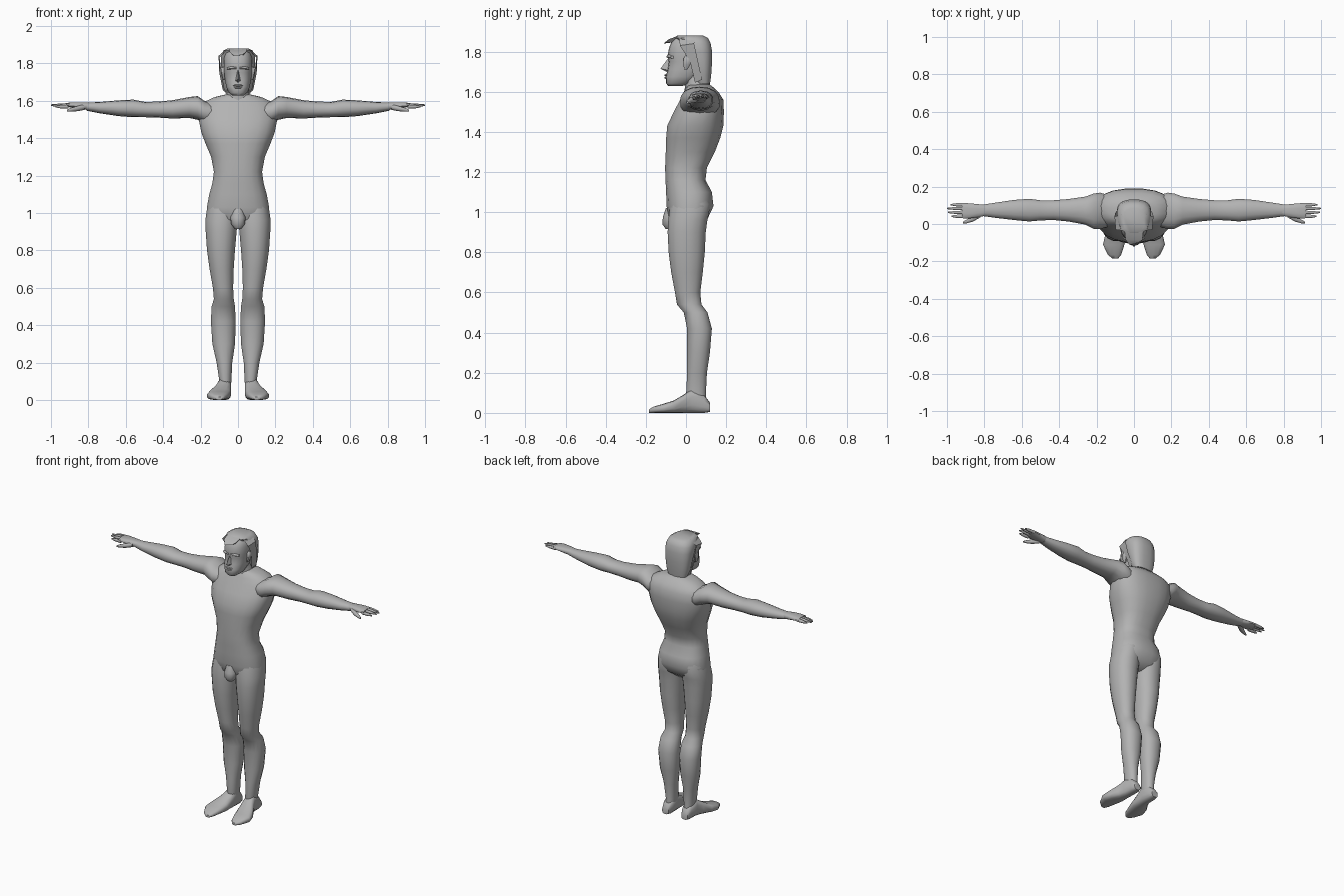
import bpy, bmesh, math
from mathutils import Vector

skin = bpy.data.materials.new("plain_grey")
skin.diffuse_color = (0.45, 0.45, 0.45, 1)


def finish(name, bm, mirror, angle=50):
    bmesh.ops.recalc_face_normals(bm, faces=bm.faces)
    me = bpy.data.meshes.new(name)
    bm.to_mesh(me)
    bm.free()
    me.materials.append(skin)
    ob = bpy.data.objects.new(name, me)
    bpy.context.collection.objects.link(ob)
    bpy.ops.object.select_all(action='DESELECT')
    ob.select_set(True)
    bpy.context.view_layer.objects.active = ob
    bpy.ops.object.shade_smooth_by_angle(angle=math.radians(angle))
    if mirror:
        mod = ob.modifiers.new("mirror", 'MIRROR')
        mod.use_axis[0] = True
        mod.use_clip = False
        mod.use_mirror_merge = False
    return ob


def loft(name, axis, rows, n=16, power=2.2, mirror=False):
    """Rows are (position on axis, a_min, a_max, b_min, b_max)."""
    order = {'x': (2, 0, 1), 'y': (0, 2, 1), 'z': (0, 1, 2)}[axis]
    bm = bmesh.new()
    rings = []
    for t, a0, a1, b0, b1 in rows:
        ring = []
        for i in range(n):
            ang = 2 * math.pi * (i + 0.5) / n
            c, s = math.cos(ang), math.sin(ang)
            a = (a0 + a1) / 2 + (a1 - a0) / 2 * math.copysign(abs(c) ** (2 / power), c)
            b = (b0 + b1) / 2 + (b1 - b0) / 2 * math.copysign(abs(s) ** (2 / power), s)
            v = (a, b, t)
            ring.append(bm.verts.new([v[k] for k in order]))
        rings.append(ring)
    for p, q in zip(rings, rings[1:]):
        for i in range(n):
            j = (i + 1) % n
            bm.faces.new((p[i], p[j], q[j], q[i]))
    bm.faces.new(rings[0])
    bm.faces.new(rings[-1])
    return finish(name, bm, mirror)


def plain(name, verts, faces, mirror=False, angle=30):
    bm = bmesh.new()
    vs = [bm.verts.new(v) for v in verts]
    for f in faces:
        bm.faces.new([vs[i] for i in f])
    return finish(name, bm, mirror, angle)


# torso and pelvis: z, half width, front y, back y
torso = [(0.93, 0.08, -0.06, 0.06), (0.97, 0.168, -0.085, 0.11), (1.03, 0.168, -0.098, 0.138),
         (1.10, 0.155, -0.10, 0.13), (1.16, 0.138, -0.103, 0.098), (1.22, 0.13, -0.105, 0.105),
         (1.30, 0.145, -0.102, 0.145), (1.37, 0.175, -0.10, 0.172), (1.43, 0.198, -0.095, 0.187),
         (1.50, 0.212, -0.062, 0.19), (1.56, 0.205, -0.03, 0.187), (1.595, 0.18, -0.012, 0.165),
         (1.62, 0.125, 0.0, 0.14), (1.635, 0.06, 0.01, 0.12)]
loft("torso", 'z', [(z, -w, w, f, b) for z, w, f, b in torso], 20, 2.5)

# legs: z, inner x, outer x, front y, back y
loft("leg", 'z', [
    (0.03, 0.04, 0.10, 0.01, 0.105), (0.10, 0.035, 0.10, 0.0, 0.10), (0.20, 0.03, 0.115, 0.005, 0.105),
    (0.30, 0.015, 0.138, 0.005, 0.12), (0.42, 0.011, 0.146, 0.004, 0.13), (0.50, 0.015, 0.142, -0.012, 0.108),
    (0.54, 0.022, 0.13, -0.046, 0.078), (0.60, 0.025, 0.135, -0.056, 0.072), (0.70, 0.022, 0.153, -0.075, 0.085),
    (0.80, 0.015, 0.167, -0.088, 0.095), (0.90, 0.006, 0.174, -0.093, 0.10), (0.96, 0.0, 0.176, -0.09, 0.108),
    (1.04, 0.0, 0.165, -0.08, 0.125), (1.12, 0.02, 0.145, -0.06, 0.09)], mirror=True)

# feet: y, inner x, outer x, bottom z, top z
loft("foot", 'y', [
    (-0.185, 0.085, 0.115, 0.0, 0.016), (-0.165, 0.068, 0.14, 0.0, 0.03), (-0.11, 0.05, 0.167, 0.0, 0.046),
    (-0.06, 0.038, 0.155, 0.0, 0.062), (-0.01, 0.036, 0.125, 0.0, 0.092), (0.03, 0.036, 0.108, 0.0, 0.12),
    (0.09, 0.036, 0.105, 0.0, 0.09), (0.12, 0.048, 0.095, 0.005, 0.05)], 14, 2.8, True)

# groin
loft("groin", 'z', [(0.915, -0.018, 0.018, -0.10, -0.05), (0.94, -0.038, 0.038, -0.118, -0.03),
                    (0.975, -0.042, 0.042, -0.115, -0.03), (1.02, -0.03, 0.03, -0.10, -0.03)], 10)

# arms: x, back/front y, bottom/top z
loft("arm", 'x', [
    (0.12, -0.01, 0.15, 1.47, 1.585), (0.18, -0.03, 0.17, 1.48, 1.60), (0.215, -0.028, 0.165, 1.498, 1.625),
    (0.26, -0.005, 0.148, 1.508, 1.62), (0.35, 0.012, 0.135, 1.505, 1.603), (0.43, 0.02, 0.128, 1.51, 1.595),
    (0.50, 0.018, 0.128, 1.512, 1.594), (0.56, 0.012, 0.136, 1.512, 1.606), (0.64, 0.02, 0.13, 1.518, 1.602),
    (0.74, 0.032, 0.115, 1.533, 1.593), (0.81, 0.042, 0.104, 1.547, 1.59)], 14, mirror=True)

# hands
loft("palm", 'x', [(0.79, 0.044, 0.102, 1.548, 1.59), (0.84, 0.034, 0.108, 1.555, 1.592),
                   (0.885, 0.028, 0.112, 1.562, 1.592), (0.92, 0.03, 0.113, 1.568, 1.588)], 12, 2.6, True)
for i, (tip, y) in enumerate([(0.975, 0.041), (0.995, 0.062), (1.0, 0.083), (0.98, 0.103)]):
    z = (1.568, 1.575, 1.577, 1.575)[i]
    loft(f"finger_{i + 1}", 'x', [(0.905, y - 0.010, y + 0.010, z - 0.010, z + 0.011),
                                  (0.95, y - 0.009, y + 0.009, z - 0.009, z + 0.009),
                                  (tip, y - 0.004, y + 0.004, z - 0.004, z + 0.004)], 8, mirror=True)
loft("thumb", 'x', [(0.82, 0.035, 0.075, 1.55, 1.583), (0.86, 0.012, 0.045, 1.543, 1.572),
                    (0.895, 0.003, 0.024, 1.541, 1.562), (0.915, 0.003, 0.012, 1.542, 1.552)], 8, mirror=True)

# neck
loft("neck", 'z', [(1.57, -0.085, 0.085, -0.01, 0.14), (1.63, -0.062, 0.062, -0.005, 0.12),
                   (1.71, -0.058, 0.058, -0.02, 0.11)], 14)

# head: z, half width, front y, back y
head = [(1.628, 0.03, -0.088, -0.02), (1.642, 0.05, -0.10, 0.03), (1.675, 0.064, -0.10, 0.07),
        (1.71, 0.070, -0.092, 0.10), (1.75, 0.075, -0.086, 0.115), (1.775, 0.077, -0.093, 0.12),
        (1.82, 0.077, -0.084, 0.12), (1.855, 0.07, -0.07, 0.11), (1.876, 0.05, -0.045, 0.08)]
loft("head", 'z', [(z, -w, w, f, b) for z, w, f, b in head], 18, 2.4)

# nose, lips, brow and ears
plain("nose", [(0, -0.088, 1.768), (-0.017, -0.08, 1.705), (0.017, -0.08, 1.705),
               (0, -0.127, 1.715), (0, -0.095, 1.698)],
      [(0, 1, 3), (0, 3, 2), (1, 4, 3), (2, 3, 4), (0, 2, 4, 1)])
for name, z in (("upper_lip", 1.682), ("lower_lip", 1.67)):
    loft(name, 'x', [(-0.026, -0.096, -0.085, z - 0.003, z + 0.003), (0, -0.108, -0.085, z - 0.006, z + 0.006),
                     (0.026, -0.096, -0.085, z - 0.003, z + 0.003)], 8)
loft("brow", 'x', [(0.008, -0.097, -0.075, 1.768, 1.78), (0.035, -0.094, -0.07, 1.768, 1.785),
                   (0.058, -0.078, -0.055, 1.766, 1.778)], 8, mirror=True)
loft("ear", 'z', [(1.71, 0.068, 0.08, -0.01, 0.008), (1.735, 0.068, 0.09, -0.014, 0.022),
                  (1.765, 0.068, 0.093, -0.014, 0.03), (1.78, 0.068, 0.085, -0.004, 0.022)], 8, mirror=True)

# hair cap on the back of the head, with a front edge behind the face
hair = [(1.638, 0.066, 0.055, 0.12), (1.68, 0.08, 0.03, 0.126), (1.74, 0.088, 0.015, 0.13),
        (1.80, 0.093, -0.01, 0.131), (1.84, 0.092, -0.03, 0.124), (1.868, 0.08, -0.055, 0.11),
        (1.88, 0.055, -0.045, 0.085)]
loft("hair", 'z', [(z, -w, w, f, b) for z, w, f, b in hair], 16, 2.7)

# fringe locks and side locks
plain("fringe", [(-0.05, -0.04, 1.878), (0.05, -0.04, 1.878), (0.045, -0.085, 1.862), (-0.045, -0.085, 1.862),
                 (-0.022, -0.112, 1.84), (0.022, -0.10, 1.845), (-0.03, -0.07, 1.845), (0.03, -0.07, 1.845)],
      [(0, 1, 2, 3), (3, 2, 5, 4), (0, 3, 6), (3, 4, 6), (1, 7, 2), (2, 7, 5), (4, 5, 7, 6), (0, 6, 7, 1)])
plain("side_lock", [(0.06, -0.035, 1.872), (0.065, 0.05, 1.875), (0.104, 0.04, 1.84), (0.098, -0.03, 1.83),
                    (0.100, 0.06, 1.75), (0.082, 0.08, 1.66), (0.07, 0.045, 1.645), (0.088, 0.02, 1.75)],
      [(0, 1, 2, 3), (3, 2, 4, 7), (7, 4, 5, 6)], True)
